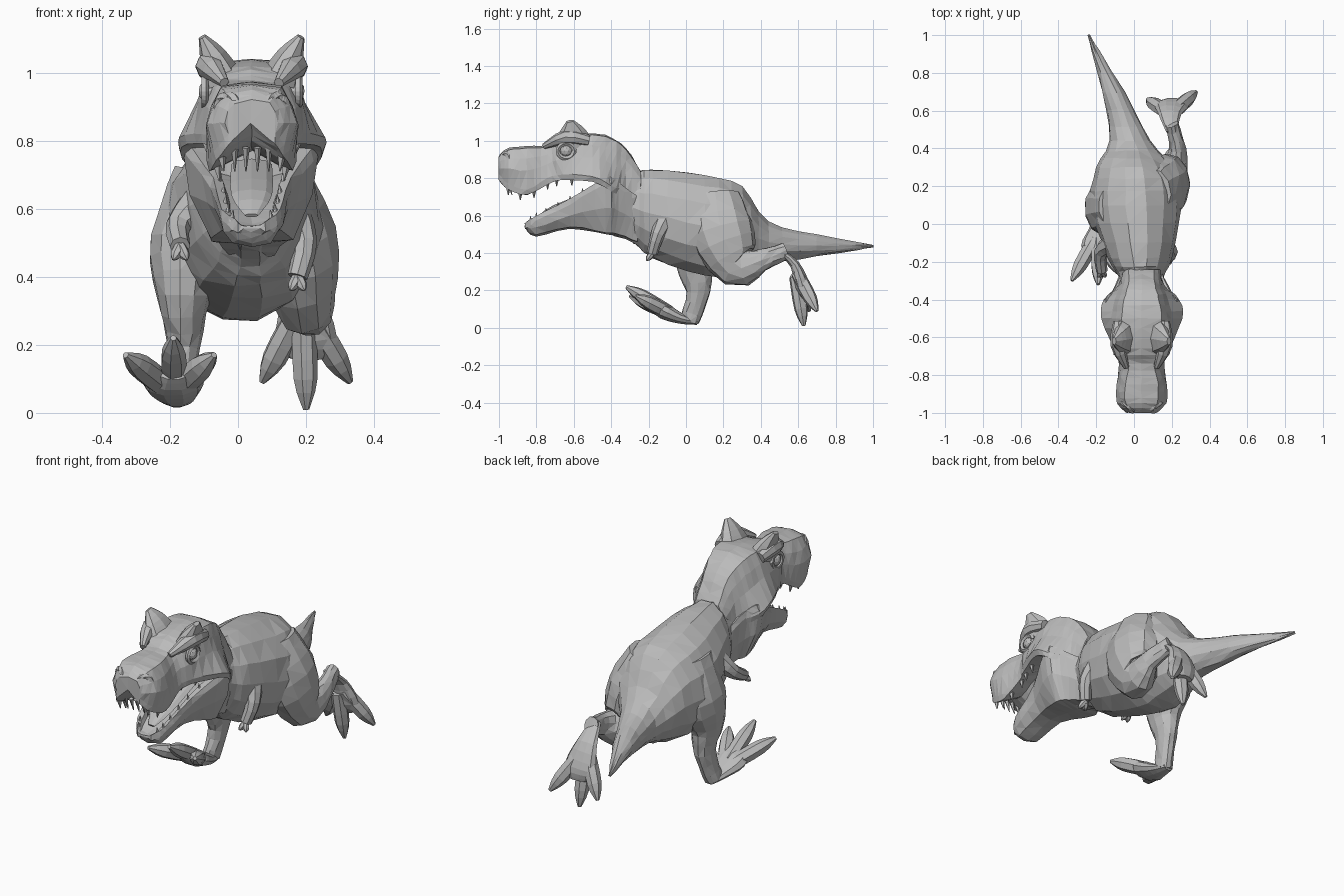
import bpy
import bmesh
import math
import random
from mathutils import Vector

random.seed(4)
HEAD_X = .04  # the head sits slightly off the centre line
GREY = (.5, .5, .5, 1)

old = bpy.data.objects.get("Cube")
if old:
    bpy.data.objects.remove(old, do_unlink=True)

stone = bpy.data.materials.new("stone grey")
stone.use_nodes = True
stone.diffuse_color = GREY
stone.node_tree.nodes["Principled BSDF"].inputs["Base Color"].default_value = GREY


def finish(name, bm):
    """Turn a bmesh into a flat-shaded object."""
    bmesh.ops.recalc_face_normals(bm, faces=bm.faces)
    mesh = bpy.data.meshes.new(name)
    bm.to_mesh(mesh)
    bm.free()
    mesh.materials.append(stone)
    obj = bpy.data.objects.new(name, mesh)
    bpy.context.collection.objects.link(obj)
    return obj


def skin(name, rings, jitter):
    """Join equal rings of points into a closed, faceted surface."""
    bm = bmesh.new()
    loops = []
    for ring in rings:
        shaken = [Vector(p) + Vector([random.uniform(-jitter, jitter) for axis in "xyz"]) for p in ring]
        loops.append([bm.verts.new(p) for p in shaken])
    for a, b in zip(loops, loops[1:]):
        for i in range(len(a)):
            bm.faces.new((a[i - 1], a[i], b[i], b[i - 1]))
    bm.faces.new(loops[0])
    bm.faces.new(loops[-1])
    bmesh.ops.triangulate(bm, faces=bm.faces)
    return finish(name, bm)


def flow(keys, steps=3):
    """Smooth in-between stations through a few key stations."""
    keys = [Vector(k) for k in keys]
    padded = [keys[0]] + keys + [keys[-1]]
    stations = []
    for before, a, b, after in zip(padded, padded[1:], padded[2:], padded[3:]):
        pull_a, pull_b = (b - before) / 2, (after - a) / 2
        for step in range(steps):
            t = step / steps
            ease = t * t * (3 - 2 * t)
            stations.append(a.lerp(b, ease) + pull_a * t * (1 - t) ** 2 - pull_b * t * t * (1 - t))
    return stations + [keys[-1]]


def circle(sides):
    """Cosine and sine pairs around a full turn."""
    angles = [math.tau * k / sides for k in range(sides)]
    return [(math.cos(a), math.sin(a)) for a in angles]


def limb(name, keys, depth_ratio=1, sides=8, jitter=0):
    """Tapering tube along a path; each key is x, y, z, radius."""
    stations = flow(keys)
    centres = [Vector(s[:3]) for s in stations]
    befores = centres[:1] + centres[:-1]
    afters = centres[1:] + centres[-1:]
    rings = []
    for station, centre, before, after in zip(stations, centres, befores, afters):
        along = (after - before).normalized()
        side = Vector((1, 0, 0))
        side = (side - along * side.dot(along)).normalized()
        depth = along.cross(side) * depth_ratio
        rings.append([centre + (side * c + depth * s) * station[3] for c, s in circle(sides)])
    return skin(name, rings, jitter)


def spike(name, root, tip, radius):
    """Small tooth."""
    limb(name, [(*root, radius), (*tip, radius / 6)], sides=5)


def claw_toe(name, root, tip, radius):
    """Plump toe with a narrow tip."""
    root, tip = Vector(root), Vector(tip)
    limb(name, [(*root, radius), (*root.lerp(tip, .65), radius), (*tip, radius / 4)], sides=7)


def mirrored(y, half):
    """Ring from a half outline that runs from x = 0 back to x = 0."""
    outline = half + [(-x, z) for x, z in reversed(half[1:-1])]
    return [(HEAD_X + x, y, z) for x, z in outline]


# Trunk and tail: y, centre x, bottom, top, half width
trunk = [(-.42, .04, .5, .9, .12), (-.28, .035, .45, .84, .12), (-.18, .03, .37, .85, .17),
         (.1, .01, .27, .82, .24), (.3, 0, .29, .76, .2), (.44, -.02, .34, .57, .11),
         (.7, -.11, .38, .5, .06), (1, -.24, .43, .44, .003)]
skin("body_and_tail", [[(cx + wide * c, y, (low + high) / 2 + (high - low) / 2 * s) for c, s in circle(14)]
                       for y, cx, low, high, wide in flow(trunk)], .004)

# Skull and upper jaw: y, crown, brow half width, lip height, lip half width
skull = [(-1, .92, .08, .79, .07), (-.95, .96, .13, .74, .11), (-.85, .97, .135, .71, .13),
         (-.74, .98, .105, .77, .12), (-.66, 1.02, .14, .79, .15), (-.5, 1.04, .16, .78, .215),
         (-.4, 1.02, .14, .73, .2), (-.32, .96, .11, .7, .12), (-.24, .84, .1, .66, .1)]
skin("skull_and_upper_jaw", [
    mirrored(y, [(0, crown), (brow * .65, crown - .01), (brow * .85, crown * .75 + lip * .25),
                 (brow, (crown + lip) / 2), (cheek, lip + .03), (cheek * .95, lip),
                 (cheek * .75, lip + .01), (0, lip + .06)])
    for y, crown, brow, lip, cheek in flow(skull)], .003)

# Lower jaw and throat: y, rim height, rim half width, bottom
jaw = [(-.86, .56, .04, .53), (-.8, .6, .09, .49), (-.62, .69, .12, .53),
       (-.43, .8, .2, .5), (-.36, .78, .16, .49), (-.26, .7, .11, .45)]
skin("lower_jaw_and_throat", [
    mirrored(y, [(0, low), (wide * .6, low + .01), (wide * .9, (low + rim) / 2 - .01), (wide, rim - .03),
                 (wide * .95, rim), (wide * .7, rim - .01), (wide * .6, rim * .7 + low * .3),
                 (0, rim * .6 + low * .4)])
    for y, rim, wide, low in flow(jaw)], .003)

# Tongue
limb("tongue", [(HEAD_X, -.8, .58, .02), (HEAD_X, -.7, .64, .06), (HEAD_X, -.45, .73, .06)], .3)

# Paired head details
for word, side in (("left", 1), ("right", -1)):
    def place(x, *rest):
        return (HEAD_X + side * x, *rest)

    limb(word + "_horn", [place(.085, -.6, .98, .06), place(.115, -.61, 1.05, .04),
                          place(.145, -.62, 1.105, .012)], 1.8)
    limb(word + "_brow", [place(.12, -.52, 1, .03), place(.125, -.64, 1.02, .04), place(.08, -.76, .97, .015)])

    # Eye and its lid
    bm = bmesh.new()
    bmesh.ops.create_icosphere(bm, subdivisions=2, radius=.035)
    finish(word + "_eye", bm).location = place(.122, -.64, .945)
    hoop = circle(8)
    limb(word + "_eyelid", [place(.138, -.64 + .045 * c, .945 + .04 * s, .012)
                            for c, s in hoop + hoop[:1]], sides=5)

    # Raised nostril rim, turned outward
    limb(word + "_nostril_rim", [place(.07 + .03 * c, -.965 + .02 * c, .9 + .03 * s, .015)
                                 for c, s in hoop + hoop[:1]], sides=5)

    # Teeth follow the upper lip and the lower rim
    for station in flow(skull)[3:15:2]:
        y, crown, brow, lip, cheek = station
        spike(word + "_upper_tooth", place(cheek * .8, y, lip + .015), place(cheek * .75, y, lip - .03), .014)
    for station in flow(jaw)[2:8]:
        y, rim, wide, low = station
        spike(word + "_lower_tooth", place(wide * .8, y, rim - .02), place(wide * .75, y, rim + .015), .01)
    for x in (.017, .05):
        spike("front_tooth", place(x, -.95, .78), place(x, -.93, .71), .012)

# Left leg kicked out behind, right leg planted in front
limb("left_leg", [(.1, .16, .7, .1), (.16, .19, .52, .13), (.2, .28, .33, .09),
                  (.23, .4, .36, .045), (.2, .53, .41, .035)], 1.35, 11, .003)
limb("left_foot", [(.2, .49, .42, .03), (.19, .58, .34, .06), (.2, .625, .22, .09), (.2, .64, .16, .05)],
     .45, 10)
limb("right_leg", [(-.1, .1, .7, .09), (-.15, .09, .5, .11), (-.16, .05, .34, .08),
                   (-.16, .065, .19, .047), (-.18, .02, .04, .04)], 1.35, 11, .003)
limb("right_foot", [(-.18, .06, .03, .03), (-.18, -.03, .05, .06), (-.19, -.12, .09, .09),
                    (-.19, -.18, .12, .05)], .5, 10)

# Three splayed toes per foot, rooted in the pad of the foot
toes = {"left": ((.19, .58, .32), [(.07, .66, .09), (.2, .63, .01), (.33, .7, .09)]),
        "right": ((-.19, -.05, .06), [(-.33, -.3, .17), (-.19, -.32, .22), (-.07, -.27, .17)])}
for word, (pad, tips) in toes.items():
    for tip in tips:
        claw_toe(word + "_toe", Vector(pad).lerp(Vector(tip), .15), tip, .037)

# Small arms with two claws each
arms = {"left": [(.15, -.1, .6, .06), (.195, -.15, .5, .038), (.175, -.18, .4, .03)],
        "right": [(-.11, -.1, .62, .06), (-.175, -.15, .55, .038), (-.17, -.25, .49, .03)]}
for word, path in arms.items():
    limb(word + "_arm", path)
    hand = Vector(path[-1][:3])
    for spread in (-.02, .02):
        claw_toe(word + "_finger", hand, hand + Vector((spread, -.03, -.04)), .016)
